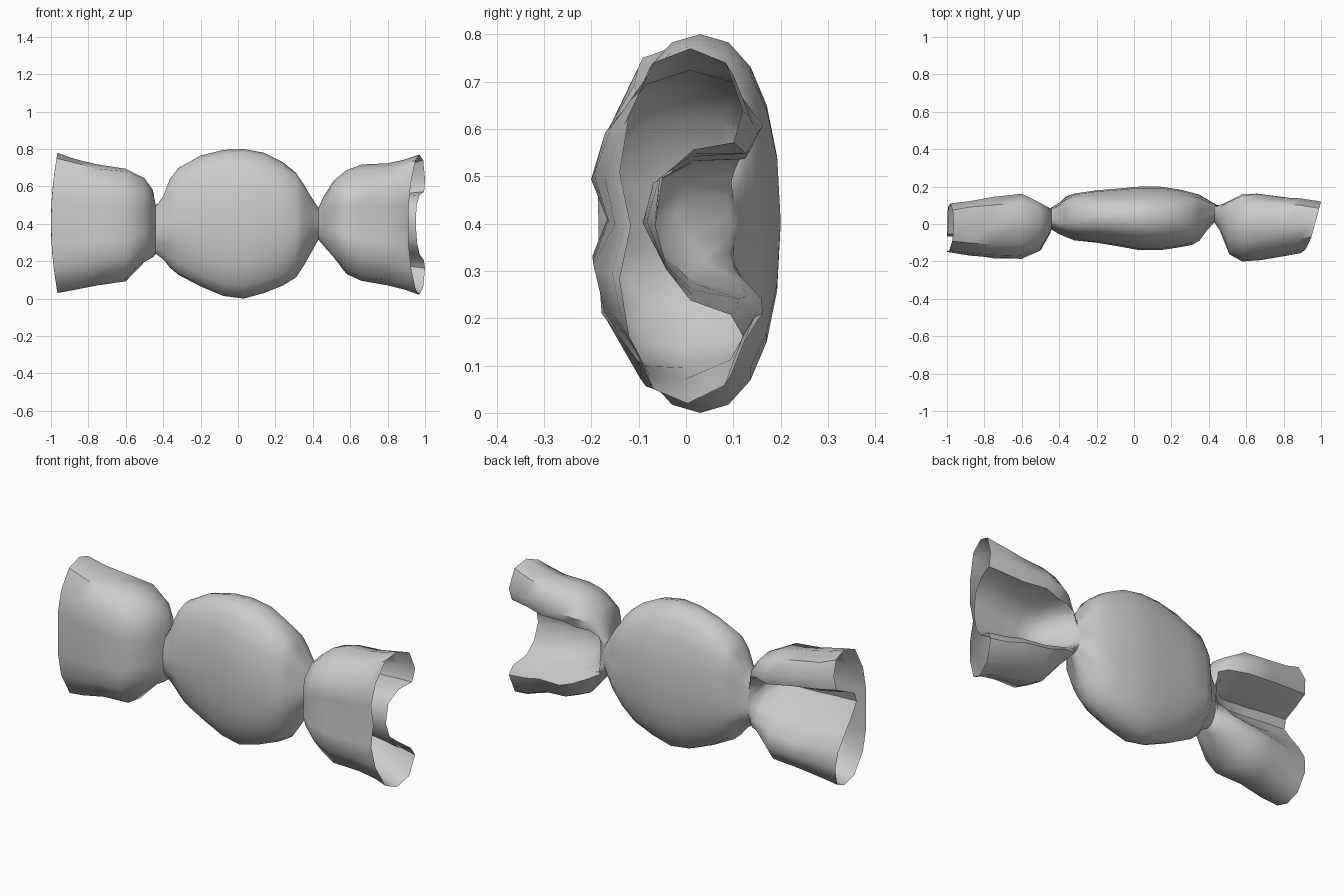
import bpy, bmesh, math, random

random.seed(4)
N = 20


def spow(v, p):
    return math.copysign(abs(v) ** p, v)


def loft(name, rings):
    """Skin a list of N-point rings (ordered along +x) as an open tube."""
    bm = bmesh.new()
    vs = [[bm.verts.new(p) for p in r] for r in rings]
    for a, b in zip(vs, vs[1:]):
        for i in range(N):
            j = (i + 1) % N
            bm.faces.new((a[i], b[i], b[j], a[j]))
    me = bpy.data.meshes.new(name)
    bm.to_mesh(me)
    bm.free()
    ob = bpy.data.objects.new(name, me)
    bpy.context.collection.objects.link(ob)
    bpy.ops.object.select_all(action='DESELECT')
    ob.select_set(True)
    bpy.context.view_layer.objects.active = ob
    bpy.ops.object.shade_smooth_by_angle(angle=math.radians(50))
    return ob


def neck_unit(i, n=2.0):
    a = 2 * math.pi * i / N
    return -spow(math.cos(a), 2 / n), spow(math.sin(a), 2 / n)


# Candy body: x, y centre, y half, z centre, z half, pleat depth
body = [
    (-0.44, 0.03, 0.06, 0.37, 0.13, 0.0),
    (-0.40, 0.03, 0.08, 0.385, 0.16, 0.10),
    (-0.365, 0.04, 0.105, 0.41, 0.23, 0.07),
    (-0.32, 0.04, 0.125, 0.42, 0.285, 0.03),
    (-0.20, 0.04, 0.14, 0.415, 0.35, 0.0),
    (-0.08, 0.035, 0.155, 0.405, 0.39, 0.0),
    (0.03, 0.03, 0.17, 0.40, 0.40, 0.0),
    (0.14, 0.03, 0.17, 0.405, 0.375, 0.0),
    (0.24, 0.03, 0.155, 0.40, 0.33, 0.0),
    (0.31, 0.03, 0.14, 0.40, 0.28, 0.03),
    (0.35, 0.035, 0.12, 0.40, 0.215, 0.07),
    (0.39, 0.05, 0.08, 0.40, 0.145, 0.10),
    (0.43, 0.06, 0.05, 0.40, 0.085, 0.0)]
rings = []
for x, yc, yh, zc, zh, pleat in body:
    ring = []
    for i in range(N):
        u, v = neck_unit(i, 2.0 if abs(x) > 0.4 else 2.25)
        s = 1 + pleat * math.cos(5 * 2 * math.pi * i / N + 1)
        ring.append((x, yc + yh * u * s, zc + zh * v * s))
    rings.append(ring)
loft("candy_body", rings)

# Folded wrapper outlines (y, z): sheet bent back into an upper and a lower lobe
right_fold = [(-0.82, 0), (-1, 0.3), (-0.85, 0.62), (-0.45, 0.92), (0.15, 1),
              (0.72, 0.92), (1, 0.65), (0.85, 0.47), (0.2, 0.43), (-0.3, 0.28),
              (-0.42, 0.0), (-0.22, -0.25), (0.15, -0.42), (0.8, -0.5), (1, -0.62),
              (0.7, -0.9), (0.1, -1), (-0.45, -0.92), (-0.85, -0.62), (-1, -0.3)]
left_fold = [(-0.95, 0), (-1, 0.3), (-0.9, 0.62), (-0.55, 0.92), (0.1, 1),
             (0.72, 0.93), (1, 0.72), (0.9, 0.52), (0.35, 0.42), (-0.25, 0.33),
             (-0.35, 0.2), (0.0, 0.02), (0.45, -0.18), (0.85, -0.4), (0.95, -0.65),
             (0.65, -0.92), (0.1, -1), (-0.5, -0.93), (-0.9, -0.62), (-1, -0.3)]


def wrapper_end(name, fold, spec, rim_shift):
    out = []
    for k, (x, yc, yh, zc, zh, t) in enumerate(spec):
        ring = []
        for i in range(N):
            nu, nv = neck_unit(i)
            fu, fv = fold[i]
            u, v = nu + (fu - nu) * t, nv + (fv - nv) * t
            j = 0.006 if 1 < k < len(spec) - 1 else 0
            px = x + (rim_shift(u, v) if k == len(spec) - 1 else 0)
            ring.append((px, yc + yh * u + random.uniform(-j, j),
                         zc + zh * v + random.uniform(-j, j)))
        out.append(ring)
    if spec[0][0] < 0:
        out.reverse()
    loft(name, out)


# Right wrapper end: the front edge of its mouth is cut back
wrapper_end("right_wrapper_end", right_fold, [
    (0.43, 0.06, 0.05, 0.40, 0.085, 0),
    (0.46, 0.045, 0.085, 0.415, 0.14, 0.35),
    (0.51, -0.01, 0.16, 0.425, 0.21, 0.75),
    (0.58, -0.02, 0.175, 0.41, 0.28, 1),
    (0.66, -0.02, 0.18, 0.405, 0.31, 1),
    (0.80, -0.015, 0.16, 0.40, 0.325, 1),
    (0.89, -0.01, 0.145, 0.395, 0.345, 1),
    (0.965, -0.01, 0.13, 0.395, 0.375, 1)],
    lambda u, v: 0.035 * u - 0.025 * (1 - abs(v)) * (u < -0.5))

# Left wrapper end: mouth bows outward in the middle
wrapper_end("left_wrapper_end", left_fold, [
    (-0.44, 0.03, 0.06, 0.37, 0.13, 0),
    (-0.455, 0.025, 0.09, 0.40, 0.185, 0.35),
    (-0.50, -0.005, 0.14, 0.42, 0.225, 0.75),
    (-0.60, -0.015, 0.175, 0.395, 0.305, 1),
    (-0.75, -0.015, 0.165, 0.395, 0.325, 1),
    (-0.88, -0.02, 0.145, 0.40, 0.35, 1),
    (-0.965, -0.02, 0.13, 0.405, 0.375, 1)],
    lambda u, v: -0.035 * (1 - v * v))
